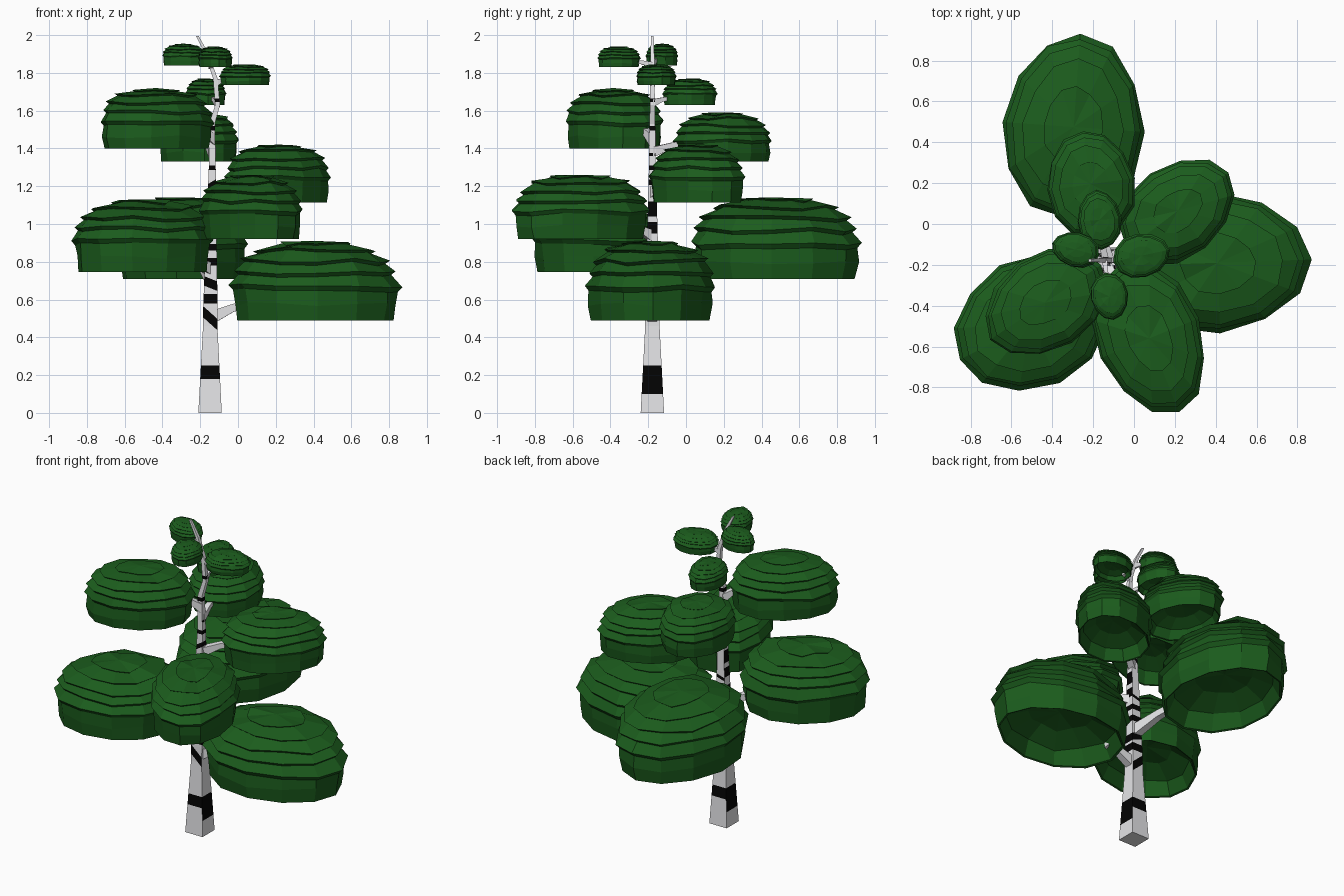
import bpy, bmesh, math, random
from mathutils import Vector

if "Cube" in bpy.data.objects:
    bpy.data.objects.remove(bpy.data.objects["Cube"])

random.seed(4)

def material(name, rgb):
    m = bpy.data.materials.new(name)
    m.diffuse_color = (*rgb, 1)
    m.use_nodes = True
    m.node_tree.nodes["Principled BSDF"].inputs["Base Color"].default_value = m.diffuse_color
    return m

BARK = material("pale bark", (0.78, 0.78, 0.80))
MARK = material("black bark marks", (0.001, 0.001, 0.001))
LEAF = material("leaf green", (0.011, 0.107, 0.012))

def finish(bm, name, mats):
    bmesh.ops.recalc_face_normals(bm, faces=bm.faces)
    me = bpy.data.meshes.new(name)
    bm.to_mesh(me)
    bm.free()
    for m in mats:
        me.materials.append(m)
    ob = bpy.data.objects.new(name, me)
    bpy.context.collection.objects.link(ob)
    return ob

def skin(bm, rings):
    """Bridge rings of equal vertex count in order."""
    for a, b in zip(rings, rings[1:]):
        n = len(a)
        for i in range(n):
            j = (i + 1) % n
            bm.faces.new((a[i], a[j], b[j], b[i]))

# --- trunk: square section, x drift and half width by height ---
TY = -0.178
TRUNK = [(0, -0.148, 0.062), (0.46, -0.147, 0.038), (0.56, -0.146, 0.038),
         (0.95, -0.142, 0.028), (1.31, -0.136, 0.018), (1.53, -0.138, 0.015),
         (1.63, -0.108, 0.013), (1.77, -0.120, 0.012), (1.9, -0.165, 0.010),
         (1.995, -0.215, 0.007)]

def trunk_x(z):
    for (z0, x0, _), (z1, x1, _) in zip(TRUNK, TRUNK[1:]):
        if z <= z1:
            return x0 + (x1 - x0) * (z - z0) / (z1 - z0)
    return TRUNK[-1][1]

bm = bmesh.new()
rings = [[bm.verts.new((x + sx * h, TY + sy * h, z))
          for sx, sy in ((-1, -1), (1, -1), (1, 1), (-1, 1))] for z, x, h in TRUNK]
skin(bm, rings)
bm.faces.new(rings[0])
bm.faces.new(rings[-1])
bmesh.ops.recalc_face_normals(bm, faces=bm.faces)

# bark marks: bands cut across the trunk (bottom, top, slope in x, faces: x, y or both)
BANDS = [(0.10, 0.25, 0, "x"), (0.18, 0.25, 0, "y"), (0.47, 0.53, -0.9, "y"),
         (0.58, 0.63, 0, "xy"), (0.66, 0.71, -0.4, "xy"), (0.78, 0.82, 0, "xy"),
         (0.86, 0.895, 0, "xy"), (0.935, 0.955, 0.3, "y"), (0.95, 1.01, 0, "x"),
         (1.04, 1.12, 0, "x"), (1.19, 1.22, 0.6, "xy"), (1.285, 1.31, 0, "xy"),
         (1.36, 1.375, 0, "x"), (1.495, 1.52, 0, "xy"), (1.645, 1.665, 0, "xy")]
base = Vector((-0.145, TY, 0))
for lo, hi, tx, sides in BANDS:
    no = Vector((-tx, 0, 1)).normalized()
    for z in (lo, hi):
        bmesh.ops.bisect_plane(bm, geom=bm.verts[:] + bm.edges[:] + bm.faces[:],
                               plane_co=base + Vector((0, 0, z)), plane_no=no)
    bm.normal_update()
    for f in bm.faces:
        d = f.calc_center_median() - base
        facing = "x" if abs(f.normal.x) > abs(f.normal.y) else "y"
        if lo < d.z - tx * d.x < hi and facing in sides:
            f.material_index = 1
finish(bm, "trunk", [BARK, MARK])

# --- foliage clump: leaf-shaped dome of overlapping skirts, hollow below ---
# profile: (radius, height, jitter group)
OUTER = [(0.92, 0.0, 0), (0.955, 0.2, 1), (0.955, 0.38, 2), (1.01, 0.44, 2),
         (0.915, 0.565, 3), (0.965, 0.61, 3), (0.84, 0.715, 4), (0.895, 0.755, 4),
         (0.68, 0.86, 5), (0.73, 0.89, 5), (0.40, 0.95, 6), (0.43, 0.97, 6)]
INNER = [(0.89, 0.01, 0), (0.78, 0.22, 7), (0.45, 0.36, 7)]
SEG = 12

def clump(name, cx, cy, z0, z1, length, width, deg):
    bm = bmesh.new()
    a = math.radians(deg)
    h = z1 - z0
    jit = {g: [(0, 0) if g == 0 else (random.uniform(-0.025, 0.02), random.uniform(-0.03, 0.03))
               for _ in range(SEG)] for g in range(8)}

    def ring(r, z, g):
        out = []
        for i in range(SEG):
            t = math.tau * i / SEG
            jr, jz = jit[g][i]
            u = (r + jr) * math.cos(t) * length
            # sides narrow slightly toward the outer tip
            v = (r + jr) * math.sin(t) * (1.02 - 0.08 * math.cos(t)) * width
            out.append(bm.verts.new((cx + u * math.cos(a) - v * math.sin(a),
                                     cy + u * math.sin(a) + v * math.cos(a),
                                     z0 + h * (z + jz))))
        return out

    rings = [ring(*p) for p in INNER[::-1] + OUTER]
    skin(bm, rings)
    for edge, z in ((rings[0], 0.40), (rings[-1], 1.0)):
        tip = bm.verts.new((cx, cy, z0 + h * z))
        for i in range(SEG):
            bm.faces.new((edge[i], edge[(i + 1) % SEG], tip))
    finish(bm, name, [LEAF])

def branch(name, cx, cy, z0, z1, length, thick):
    """Square tapering limb from the trunk into the clump, with one bend."""
    zs = z0 + (0.05 if 1 < z0 < 1.5 else 0.01)
    start = Vector((trunk_x(zs), TY, zs))
    out = Vector((cx - start.x, cy - TY, 0))
    dist = out.length
    out.normalize()
    side = Vector((-out.y, out.x, 0))
    reach = max(dist - length * 0.78, 0.06)
    rise = 0.18 * (z1 - z0)
    bm = bmesh.new()
    rings = []
    for f, up, s in ((0, 0, 1.4), (0.6, 0.75, 0.8), (1, 1, 0.7)):
        c = start + out * reach * f + Vector((0, 0, rise * up))
        rings.append([bm.verts.new(c + side * p * thick * min(s, 1) + Vector((0, 0, q * thick * s)))
                      for p, q in ((-1, -1), (1, -1), (1, 1), (-1, 1))])
    skin(bm, rings)
    bm.faces.new(rings[0])
    bm.faces.new(rings[-1])
    finish(bm, name, [BARK])

# centre x, centre y, bottom, top, half length, half width, heading
CLUMPS = [(0.41, -0.19, 0.49, 0.91, 0.45, 0.335, 2),
          (-0.295, 0.475, 0.71, 1.14, 0.455, 0.335, 86),
          (-0.51, -0.49, 0.745, 1.13, 0.385, 0.31, 207),
          (0.075, -0.56, 0.92, 1.26, 0.385, 0.25, -68),
          (0.215, 0.065, 1.115, 1.42, 0.31, 0.22, 37),
          (-0.212, 0.195, 1.33, 1.59, 0.265, 0.21, 98),
          (-0.435, -0.385, 1.40, 1.72, 0.325, 0.23, 214),
          (-0.17, 0.02, 1.63, 1.77, 0.145, 0.105, 95),
          (0.037, -0.155, 1.735, 1.845, 0.14, 0.105, 12),
          (-0.12, -0.355, 1.83, 1.94, 0.115, 0.09, -80),
          (-0.287, -0.125, 1.84, 1.955, 0.117, 0.083, 165)]
for n, (cx, cy, z0, z1, ln, wd, deg) in enumerate(CLUMPS, 1):
    clump(f"foliage_{n}", cx, cy, z0, z1, ln, wd, deg)
    branch(f"branch_{n}", cx, cy, z0, z1, ln, 0.008 + 0.045 * (z1 - z0))
